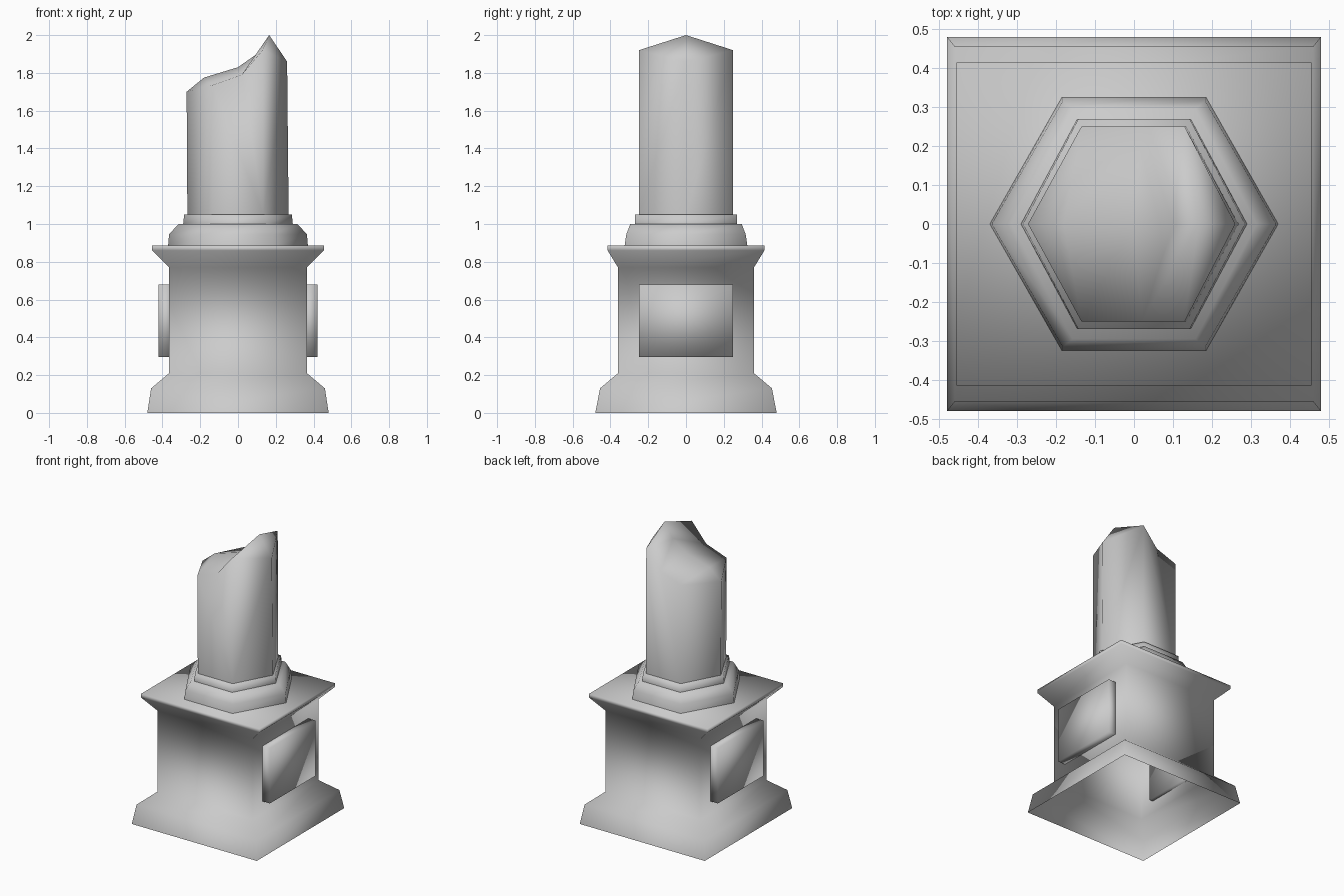
import bpy

if "Cube" in bpy.data.objects:
    bpy.data.objects.remove(bpy.data.objects["Cube"])

# One weathered stone colour
stone = bpy.data.materials.new("grey_stone")
stone.diffuse_color = (0.6, 0.6, 0.6, 1)
stone.use_nodes = True
stone.node_tree.nodes["Principled BSDF"].inputs["Base Color"].default_value = stone.diffuse_color


def make(name, verts, faces):
    mesh = bpy.data.meshes.new(name)
    mesh.from_pydata(verts, [], faces)
    mesh.materials.append(stone)
    mesh.shade_smooth()
    obj = bpy.data.objects.new(name, mesh)
    bpy.context.collection.objects.link(obj)
    return obj


def square(rx, ry):
    return [(-rx, -ry), (rx, -ry), (rx, ry), (-rx, ry)]


def hexagon(rx, ry):
    h = rx / 2
    return [(-rx, 0), (-h, -ry), (h, -ry), (rx, 0), (h, ry), (-h, ry)]


def loft(name, shape, levels, open_bottom=True):
    """Stack outlines (z, rx, ry) into a closed-top moulding."""
    verts = [(x, y, z) for z, rx, ry in levels for x, y in shape(rx, ry)]
    n = len(shape(1, 1))
    faces = []
    for k in range(len(levels) - 1):
        a, b = k * n, (k + 1) * n
        for i in range(n):
            j = (i + 1) % n
            faces.append((a + i, a + j, b + j, b + i))
    faces.append(tuple(range(len(verts) - n, len(verts))))
    if not open_bottom:
        faces.append(tuple(reversed(range(n))))
    return make(name, verts, faces)


# Square pedestal with flared foot and cornice, hollow underneath
loft("pedestal", square, [
    (0, 0.48, 0.48), (0.13, 0.46, 0.455), (0.21, 0.365, 0.36),
    (0.77, 0.365, 0.36), (0.86, 0.455, 0.415), (0.885, 0.455, 0.415)])

# Raised panels on the two sides
for side, sx in (("left", -1), ("right", 1)):
    panel = loft(side + "_panel", square,
                 [(0.295, 0.04, 0.25), (0.68, 0.04, 0.25)], False)
    panel.location.x = sx * 0.38

# Hexagonal column base and collar
loft("column_base", hexagon, [
    (0.885, 0.37, 0.325), (0.945, 0.365, 0.316), (1.0, 0.315, 0.295)])
loft("collar", hexagon, [(1.0, 0.29, 0.27), (1.05, 0.285, 0.27)])

# Broken shaft: foot hexagon, jagged rim, then the ridge across the break
foot = [(x, y, 1.05) for x, y in hexagon(0.268, 0.25)]
rim = [(-0.272, 0, 1.70), (-0.135, -0.25, 1.735), (0.02, -0.25, 1.79),
       (0.13, -0.25, 1.92), (0.26, 0, 1.86), (0.13, 0.25, 1.92),
       (0.02, 0.25, 1.79), (-0.135, 0.25, 1.735)]
ridge = [(-0.18, 0, 1.775), (0, 0, 1.83), (0.1, 0, 1.90), (0.165, 0, 2.0)]
walls = [(0, 1, 7, 6), (1, 2, 9, 8, 7), (2, 3, 10, 9),
         (3, 4, 11, 10), (4, 5, 13, 12, 11), (5, 0, 6, 13)]
front_break = [(6, 7, 14), (7, 8, 15, 14), (8, 16, 15),
               (8, 9, 17, 16), (9, 10, 17)]
mirror = {7: 13, 8: 12, 9: 11}
back_break = [tuple(mirror.get(i, i) for i in reversed(f)) for f in front_break]
make("broken_shaft", foot + rim + ridge, walls + front_break + back_break)
